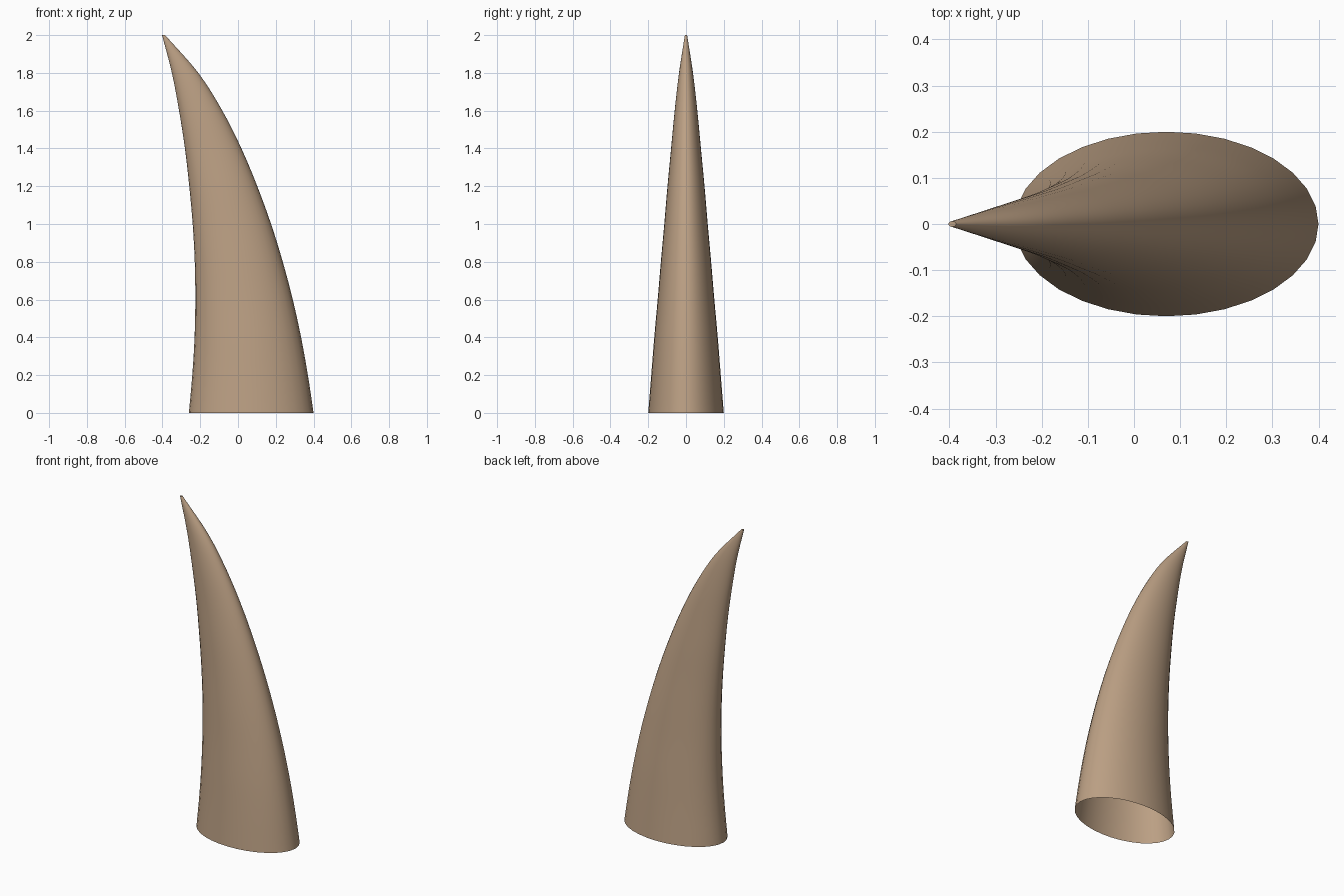
import bpy, bmesh, math

if "Cube" in bpy.data.objects:
    bpy.data.objects.remove(bpy.data.objects["Cube"])

SIDES = 32
STEPS = 4   # rings per station

# Stations: height, left edge x, right edge x, half depth y
stations = [
    (0.0, -0.26, 0.40, 0.200),
    (0.2, -0.242, 0.37, 0.184),
    (0.4, -0.230, 0.334, 0.168),
    (0.6, -0.226, 0.290, 0.150),
    (0.8, -0.229, 0.237, 0.133),
    (1.0, -0.240, 0.175, 0.115),
    (1.2, -0.258, 0.102, 0.098),
    (1.4, -0.281, 0.018, 0.079),
    (1.6, -0.312, -0.083, 0.060),
    (1.8, -0.350, -0.210, 0.037),
    (2.0, -0.402, -0.386, 0.006),
]


def smooth_point(i, t):
    """Catmull-Rom interpolation between stations i and i + 1."""
    b, c = stations[i], stations[i + 1]
    a = stations[i - 1] if i > 0 else [2 * p - q for p, q in zip(b, c)]
    d = stations[i + 2] if i + 2 < len(stations) else [2 * q - p for p, q in zip(b, c)]
    return [0.5 * (2 * q + (r - p) * t + (2 * p - 5 * q + 4 * r - s) * t * t
                   + (3 * q - p - 3 * r + s) * t ** 3)
            for p, q, r, s in zip(a, b, c, d)]


# Curved horn: elliptical rings, open base, closed tip
bm = bmesh.new()
sections = [smooth_point(i, k / STEPS) for i in range(len(stations) - 1) for k in range(STEPS)]
sections.append(stations[-1])
rings = []
for z, left, right, depth in sections:
    cx, rx = (left + right) / 2, (right - left) / 2
    rings.append([bm.verts.new((cx + rx * math.cos(2 * math.pi * j / SIDES),
                                depth * math.sin(2 * math.pi * j / SIDES), z))
                  for j in range(SIDES)])
for low, high in zip(rings, rings[1:]):
    for j in range(SIDES):
        n = (j + 1) % SIDES
        bm.faces.new((low[j], low[n], high[n], high[j]))
bm.faces.new(rings[-1])

mesh = bpy.data.meshes.new("horn")
bm.to_mesh(mesh)
bm.free()
horn = bpy.data.objects.new("horn", mesh)
bpy.context.collection.objects.link(horn)

# Tan material
tan = bpy.data.materials.new("tan")
tan.diffuse_color = (0.50, 0.35, 0.23, 1)
tan.use_nodes = True
tan.node_tree.nodes["Principled BSDF"].inputs["Base Color"].default_value = tan.diffuse_color
mesh.materials.append(tan)

bpy.context.view_layer.objects.active = horn
horn.select_set(True)
bpy.ops.object.shade_smooth_by_angle(angle=math.radians(40))
